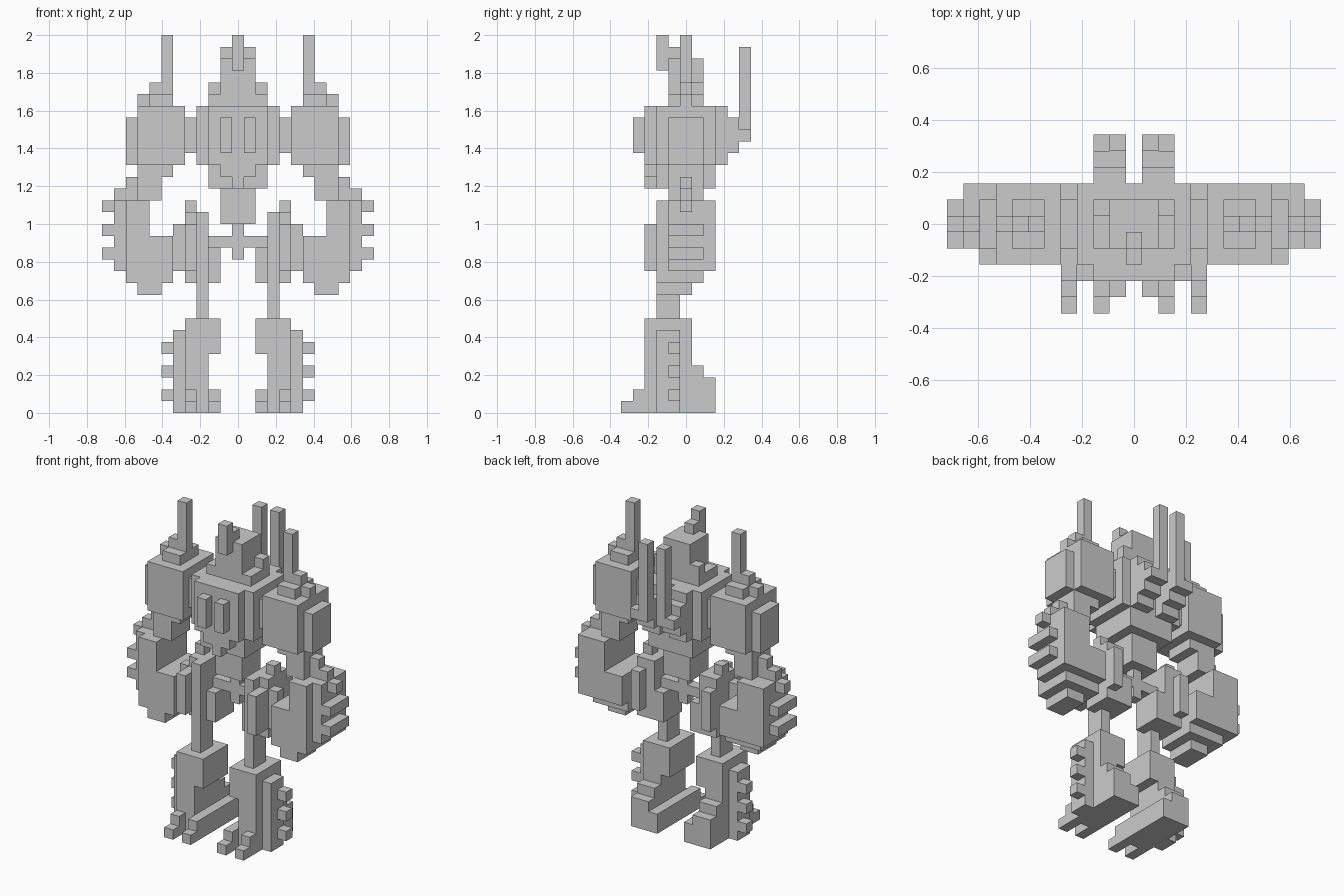
import bpy, bmesh
from mathutils import Matrix

if "Cube" in bpy.data.objects:
    bpy.data.objects.remove(bpy.data.objects["Cube"])

U = 1 / 16  # one block
grey = bpy.data.materials.new("grey")
grey.diffuse_color = (0.6, 0.6, 0.6, 1)
grey.use_nodes = True
grey.node_tree.nodes["Principled BSDF"].inputs["Base Color"].default_value = grey.diffuse_color


def part(name, *boxes, mirror=False):
    """Each box is (x0, x1, y0, y1, z0, z1) in blocks."""
    bm = bmesh.new()
    for x0, x1, y0, y1, z0, z1 in boxes:
        centre = ((x0 + x1) / 2 * U, (y0 + y1) / 2 * U, (z0 + z1) / 2 * U)
        size = ((x1 - x0) * U, (y1 - y0) * U, (z1 - z0) * U, 1)
        bmesh.ops.create_cube(bm, size=1, matrix=Matrix.Translation(centre) @ Matrix.Diagonal(size))
    me = bpy.data.meshes.new(name)
    bm.to_mesh(me)
    bm.free()
    me.materials.append(grey)
    ob = bpy.data.objects.new(name, me)
    bpy.context.collection.objects.link(ob)
    if mirror:
        ob.modifiers.new("mirror", 'MIRROR').use_axis[0] = True
    return ob


# Head, crest and collar
part("head", (-1.5, 1.5, -1.5, 1.5, 27, 30))
part("head_crest", (-.5, .5, -2.5, -1.5, 29, 32), (-.5, .5, -1.5, -.5, 30, 31))
part("collar", (-2.5, 2.5, -1.5, 1.5, 26, 27))
part("collar_ear", (1.5, 2.5, .5, 1.5, 27, 28), mirror=True)

# Torso
part("torso", (-3.5, 3.5, -2.5, 2.5, 21, 26), (-2.5, 2.5, -2.5, 2.5, 19, 21))
part("chest_plate", (-2.5, 2.5, -3.5, -2.5, 21, 26), (-1.5, 1.5, -3.5, -2.5, 20, 21),
     (-.5, .5, -3.5, -2.5, 19, 20))
part("chest_light", (.5, 1.5, -4.5, -3.5, 22, 25), mirror=True)
part("waist", (-1.5, 1.5, -1.5, 1.5, 16, 19))
part("hip_bar", (-2.5, 2.5, -.5, .5, 14, 15), (-.5, .5, -.5, .5, 13, 16))

# Back brackets and upright barrels
part("back_bracket", (.5, 2.5, 2.5, 3.5, 21, 26), (.5, 2.5, 3.5, 4.5, 22, 25),
     (.5, 2.5, 4.5, 5.5, 23, 24), mirror=True)
part("back_barrel", (.5, 1.5, 4.5, 5.5, 24, 31), mirror=True)

# Shoulders
part("shoulder", (4.5, 8.5, -2.5, 2.5, 21, 26), mirror=True)
part("shoulder_joint", (3.5, 4.5, -1.5, 1.5, 22, 25), mirror=True)
part("shoulder_plate", (8.5, 9.5, -1.5, 1.5, 21, 25), mirror=True)
part("shoulder_crown", (5.5, 7.5, -1.5, 1.5, 26, 27), (7.5, 8.5, -.5, .5, 26, 27),
     (5.5, 7.5, -.5, .5, 27, 28), mirror=True)
part("shoulder_antenna", (5.5, 6.5, -.5, .5, 28, 32), mirror=True)

# Arms
part("upper_arm", (6.5, 8.5, -1.5, 1.5, 18, 21), (5.5, 6.5, -1.5, 1.5, 20, 21), mirror=True)
part("elbow", (8.5, 9.5, -.5, .5, 18, 20), (9.5, 10.5, -.5, .5, 18, 19), mirror=True)
part("forearm", (7.5, 9.5, -2.5, 2.5, 12, 18), (9.5, 10.5, -1.5, 2.5, 12, 18), mirror=True)
part("hand", (5.5, 7.5, -2.5, 2.5, 12, 15), (5.5, 9.5, -2.5, 1.5, 11, 12),
     (6.5, 8.5, -2.5, .5, 10, 11), mirror=True)
part("arm_fins", (10.5, 11.5, -.5, .5, 17, 18),
     *[(10.5, 11.5, -1.5, 1.5, z, z + 1) for z in (13, 15)], mirror=True)

# Thighs with stepped round hip discs
part("hip_disc", (3.5, 4.5, -.5, .5, 17, 18), (3.5, 4.5, -1.5, 1.5, 11, 17),
     (3.5, 4.5, -2.5, 2.5, 12, 16), mirror=True)
part("thigh", (2.5, 3.5, -2.5, 1.5, 11, 17), (1.5, 2.5, -1.5, 1.5, 11, 14), mirror=True)
part("hip_guard", (3.5, 4.5, -3.5, -2.5, 12, 16), (4.5, 5.5, -1.5, -.5, 12, 16), mirror=True)
part("knee_rod", (2.5, 3.5, -2.5, -.5, 8, 11), mirror=True)

# Lower legs and feet
part("shin", (2.5, 4.5, -3.5, .5, 0, 8), (1.5, 2.5, -3.5, .5, 5, 8), mirror=True)
part("heel", (2.5, 4.5, .5, 1.5, 0, 4), (2.5, 4.5, 1.5, 2.5, 0, 3), mirror=True)
part("inner_foot_bar", (1.5, 2.5, -3.5, 2.5, 0, 2), mirror=True)
part("toes", *[b for x in (1.5, 3.5) for b in ((x, x + 1, -4.5, -3.5, 0, 2),
     (x, x + 1, -5.5, -4.5, 0, 1))], mirror=True)
part("calf_plate", (4.5, 5.5, -2.5, -.5, 0, 7), mirror=True)
part("calf_fins", *[(5.5, 6.5, -1.5, -.5, z, z + 1) for z in (1, 3, 5)], mirror=True)
